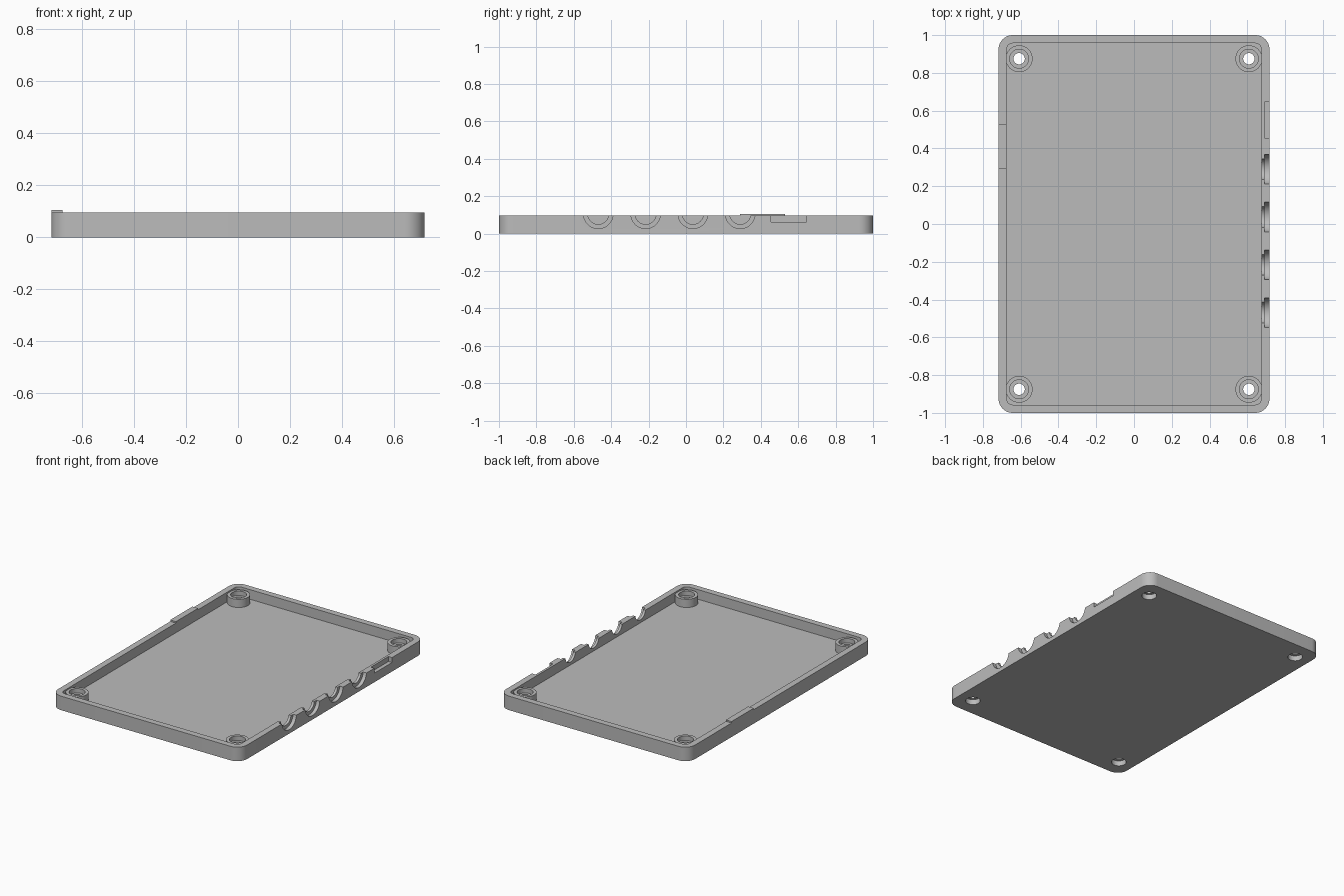
import bpy
import bmesh
import math

cube = bpy.data.objects.get("Cube")
if cube:
    bpy.data.objects.remove(cube, do_unlink=True)

HALF_X, HALF_Y, RIM = 0.717, 1.0, 0.096
WALL, FLOOR = 0.043, 0.03
POST_X, POST_Y, POST_TOP = 0.608, 0.875, 0.086

grey = bpy.data.materials.new("plain grey")
grey.use_nodes = True
colour = (0.5, 0.5, 0.5, 1)
grey.diffuse_color = colour
grey.node_tree.nodes["Principled BSDF"].inputs["Base Color"].default_value = colour


def link(name, bm):
    bmesh.ops.recalc_face_normals(bm, faces=bm.faces)
    mesh = bpy.data.meshes.new(name)
    bm.to_mesh(mesh)
    bm.free()
    mesh.materials.append(grey)
    obj = bpy.data.objects.new(name, mesh)
    bpy.context.collection.objects.link(obj)
    return obj


def slab(name, hx, hy, radius, z0, z1, steps=12):
    """Rounded rectangle extruded from z0 to z1."""
    bm = bmesh.new()
    verts = []
    for i, (sx, sy) in enumerate([(1, 1), (-1, 1), (-1, -1), (1, -1)]):
        for k in range(steps + 1):
            a = math.pi / 2 * (i + k / steps)
            verts.append(bm.verts.new((sx * (hx - radius) + radius * math.cos(a),
                                       sy * (hy - radius) + radius * math.sin(a), z0)))
    face = bm.faces.new(verts)
    top = bmesh.ops.extrude_face_region(bm, geom=[face])["geom"]
    bmesh.ops.translate(bm, vec=(0, 0, z1 - z0),
                        verts=[v for v in top if isinstance(v, bmesh.types.BMVert)])
    return link(name, bm)


def box(name, low, high):
    bm = bmesh.new()
    bmesh.ops.create_cube(bm, size=1)
    for v in bm.verts:
        v.co = [(a + b) / 2 + c * (b - a) for a, b, c in zip(low, high, v.co)]
    return link(name, bm)


def cylinder(name, radius, start, length, axis="z"):
    """Cylinder running from start along +z or +x."""
    bm = bmesh.new()
    bmesh.ops.create_cone(bm, cap_ends=True, segments=48, radius1=radius,
                          radius2=radius, depth=length)
    for v in bm.verts:
        x, y, z = v.co
        z += length / 2
        v.co = (x, y, z) if axis == "z" else (z, y, -x)
    bmesh.ops.translate(bm, vec=start, verts=bm.verts)
    return link(name, bm)


def combine(target, other, operation):
    mod = target.modifiers.new("combine", "BOOLEAN")
    mod.operation = operation
    mod.solver = "EXACT"
    mod.object = other
    bpy.context.view_layer.objects.active = target
    bpy.ops.object.modifier_apply(modifier=mod.name)
    bpy.data.objects.remove(other, do_unlink=True)


# Open tray
tray = slab("tray", HALF_X, HALF_Y, 0.075, 0, RIM)
combine(tray, slab("cavity", HALF_X - WALL, HALF_Y - WALL, 0.032, FLOOR, 0.2),
        "DIFFERENCE")

# Corner screw posts, recessed above and below a thin web
for sx in (-1, 1):
    for sy in (-1, 1):
        x, y = sx * POST_X, sy * POST_Y
        combine(tray, cylinder("post", 0.071, (x, y, 0.01), POST_TOP - 0.01), "UNION")
        combine(tray, cylinder("screw_hole", 0.03, (x, y, -0.1), 0.3), "DIFFERENCE")
        combine(tray, cylinder("top_recess", 0.05, (x, y, 0.056), 0.1), "DIFFERENCE")
        combine(tray, cylinder("bottom_recess", 0.047, (x, y, -0.1), 0.136), "DIFFERENCE")

# Stepped half-round cable notches on the left wall
for i in range(4):
    y = 0.29 - 0.253 * i
    combine(tray, cylinder("notch", 0.056, (0.6, y, 0.106), 0.2, "x"), "DIFFERENCE")
    combine(tray, cylinder("notch_step", 0.079, (0.692, y, 0.106), 0.1, "x"), "DIFFERENCE")

# Shallow rectangular recess in the outside of the left wall
combine(tray, box("slot", (0.69, 0.455, 0.062), (0.8, 0.645, 0.2)), "DIFFERENCE")

# Raised locating tab on the right wall
box("locating_tab", (-HALF_X, 0.29, RIM - 0.005), (WALL - HALF_X, 0.53, 0.106))

bpy.ops.object.select_all(action="DESELECT")
tray.select_set(True)
bpy.context.view_layer.objects.active = tray
bpy.ops.object.shade_smooth_by_angle(angle=math.radians(30))
